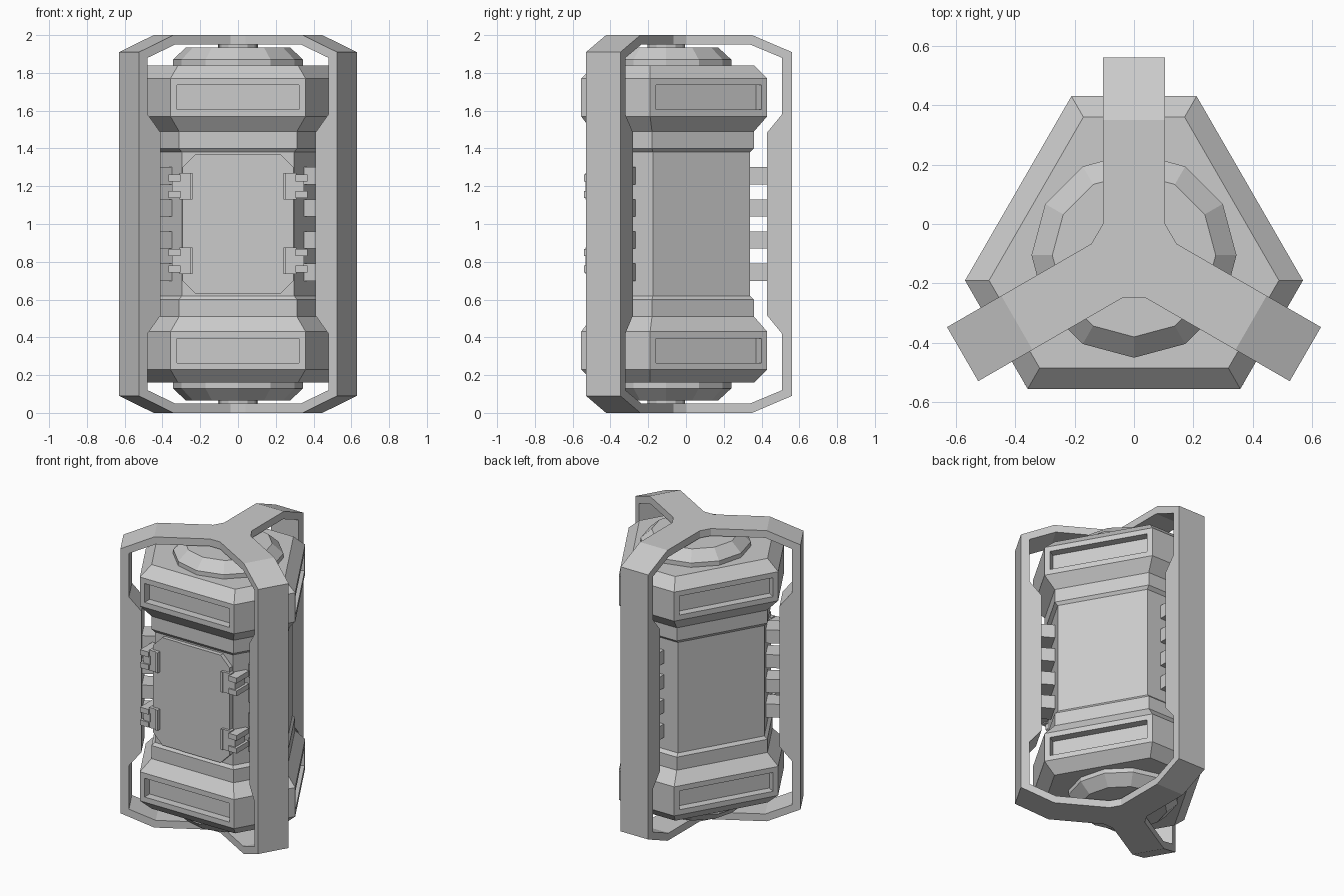
import bpy, bmesh
from math import sin, cos, pi, sqrt, radians

cube = bpy.data.objects.get("Cube")
if cube:
    bpy.data.objects.remove(cube)

CY = -0.105                     # axis of the three-fold symmetry
ARMS = [radians(d) for d in (90, 210, 330)]

grey = bpy.data.materials.new("plain grey")
grey.use_nodes = True
grey.diffuse_color = (0.6, 0.6, 0.6, 1)
grey.node_tree.nodes["Principled BSDF"].inputs["Base Color"].default_value = (0.6, 0.6, 0.6, 1)


def finish(name, bm):
    bmesh.ops.recalc_face_normals(bm, faces=bm.faces)
    mesh = bpy.data.meshes.new(name)
    bm.to_mesh(mesh)
    bm.free()
    mesh.materials.append(grey)
    ob = bpy.data.objects.new(name, mesh)
    ob.location.y = CY
    bpy.context.collection.objects.link(ob)
    return ob


def trimmed_triangle(a, b):
    """Triangle with cut corners: a = distance to long sides, b = to corner cuts."""
    h = (2 * a - b) / sqrt(3)
    return [(b * cos(t) - s * h * sin(t), b * sin(t) + s * h * cos(t))
            for t in ARMS for s in (-1, 1)]


def circle(r, n=12):
    return [(r * cos(2 * pi * i / n), r * sin(2 * pi * i / n)) for i in range(n)]


def loft(layers):
    """Stack outlines given as (z, points) and cap both ends."""
    bm = bmesh.new()
    rings = [[bm.verts.new((x, y, z)) for x, y in pts] for z, pts in layers]
    n = len(rings[0])
    for low, high in zip(rings, rings[1:]):
        for i in range(n):
            j = (i + 1) % n
            bm.faces.new((low[i], low[j], high[j], high[i]))
    bm.faces.new(rings[0][::-1])
    bm.faces.new(rings[-1])
    return bm


def slab(name, outline, v0, v1, t=0.0):
    """Upright outline of (distance along t, z), thick from v0 to v1 across it."""
    bm = bmesh.new()
    sides = [[bm.verts.new((r * cos(t) - v * sin(t), r * sin(t) + v * cos(t), z))
              for r, z in outline] for v in (v0, v1)]
    n = len(outline)
    for i in range(n):
        j = (i + 1) % n
        bm.faces.new((sides[0][i], sides[0][j], sides[1][j], sides[1][i]))
    bm.faces.new(sides[0][::-1])
    bm.faces.new(sides[1])
    return finish(name, bm)


def box(name, r0, r1, z0, z1, v0, v1, t=0.0):
    return slab(name, [(r0, z0), (r1, z0), (r1, z1), (r0, z1)], v0, v1, t)


# Body: waist with a thick collar at each end
half = [(1.38, .375, .445), (1.40, .39, .465), (1.49, .39, .465),
        (1.57, .45, .535), (1.77, .45, .535), (1.84, .38, .465)]
rows = [(2 - z, a, b) for z, a, b in reversed(half)] + half
bm = loft([(z, trimmed_triangle(a, b)) for z, a, b in rows])
bmesh.ops.recalc_face_normals(bm, faces=bm.faces)
bm.normal_update()

# Recessed slots on the long collar faces
slots = [f for f in bm.faces if abs(f.normal.z) < .01
         and abs(f.calc_center_median().z - 1) > .6
         and abs(f.calc_center_median().xy.length - .45) < .01]
bmesh.ops.inset_individual(bm, faces=slots, thickness=.05, depth=0)
for f in slots:
    inward = f.normal * -.055
    out = bmesh.ops.extrude_discrete_faces(bm, faces=[f])["faces"][0]
    bmesh.ops.translate(bm, verts=out.verts, vec=inward)
finish("body", bm)

# Faceted end caps, with a small boss under each hub
for name, f in (("top", lambda z: z), ("bottom", lambda z: 2 - z)):
    finish(name + "_cap", loft([(f(1.82), circle(.345)), (f(1.87), circle(.345)),
                                (f(1.935), circle(.275))]))
    finish(name + "_boss", loft([(f(1.93), circle(.1)), (f(1.955), circle(.1))]))
    finish(name + "_hub", loft([(f(1.95), trimmed_triangle(.1434, .105)),
                                (f(2.0), trimmed_triangle(.1434, .105))]))

# Cage: three arms wrapping over both ends, joined to the body by ribs
outer = [(.105, 2), (.455, 2), (.666, 1.91)]
inner = [(.535, 1.485), (.613, 1.58), (.613, 1.88), (.445, 1.95), (.105, 1.95)]


def flip(points):
    return [(r, 2 - z) for r, z in reversed(points)]


arm = outer + flip(outer) + flip(inner) + inner
for i, t in enumerate(ARMS):
    slab(f"cage_arm_{i + 1}", arm, -.105, .105, t)
    for k, z in enumerate((.745, .915, 1.085, 1.255)):
        box(f"rib_{i + 1}_{k + 1}", .43, .545, z - .046, z + .046, -.07, .07, t)

# Front door with cut corners, and a slightly raised leaf with a stepped seam
W, C, Z0, Z1 = .293, .07, .63, 1.37
slab("door", [(-W + C, Z0), (W - C, Z0), (W, Z0 + C), (W, Z1 - C), (W - C, Z1),
              (-W + C, Z1), (-W, Z1 - C), (-W, Z0 + C)], -.40, -.36)
slab("door_leaf", [(-.08, Z0), (W - C, Z0), (W, Z0 + C), (W, Z1 - C), (W - C, Z1),
                   (-.08, Z1), (-.08, 1.23), (-.02, 1.14), (-.02, .86), (-.08, .77)],
     -.404, -.39)

# Hinged clips at both edges of the door
for side, s in (("left", 1), ("right", -1)):
    for level, z in (("lower", .805), ("upper", 1.2)):
        tag = f"{side}_{level}_clip"
        box(tag + "_plate", s * .245, s * .31, z - .07, z + .07, -.42, -.38)
        box(tag + "_lip", s * .24, s * .255, z - .07, z + .07, -.428, -.38)
        box(tag + "_pin", s * .30, s * .35, z - .03, z + .03, -.425, -.32)
        for k, d in enumerate((-.044, .044)):
            slab(f"{tag}_knuckle_{k + 1}",
                 [(s * .305, z + d - .018), (s * .368, z + d - .018),
                  (s * .368, z + d + .018), (s * .305, z + d + .018)], -.435, -.30)
